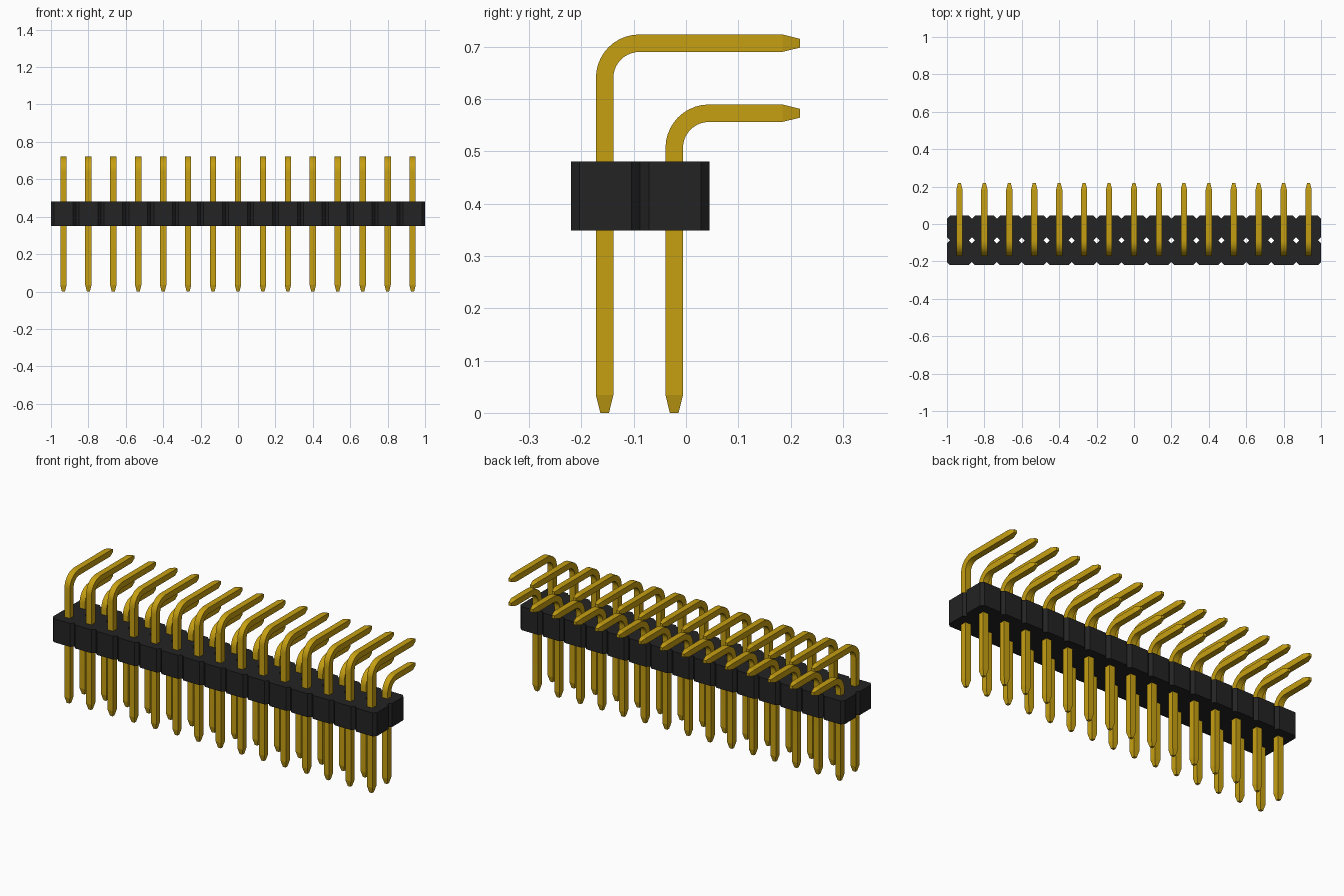
import bpy
import bmesh
from math import sin, cos, pi
from mathutils import Vector

COLUMNS = 15
PITCH = 2 / COLUMNS
FIRST_X = -1 + PITCH / 2

if "Cube" in bpy.data.objects:
    bpy.data.objects.remove(bpy.data.objects["Cube"])


def make_material(name, color):
    mat = bpy.data.materials.new(name)
    mat.use_nodes = True
    mat.diffuse_color = color
    mat.node_tree.nodes["Principled BSDF"].inputs["Base Color"].default_value = color
    return mat


def add_object(name, bm, mat):
    bmesh.ops.recalc_face_normals(bm, faces=bm.faces[:])
    mesh = bpy.data.meshes.new(name)
    bm.to_mesh(mesh)
    bm.free()
    mesh.materials.append(mat)
    obj = bpy.data.objects.new(name, mesh)
    bpy.context.collection.objects.link(obj)
    return obj


gold = make_material("gold", (0.57, 0.35, 0.006, 1))
black = make_material("black plastic", (0.017, 0.017, 0.017, 1))


# Housing: a grid of chamfered square cells, joined and extruded upward
def make_housing(bottom=0.349, top=0.48, front=-0.22, depth=0.1325, chamfer=0.0165):
    bm = bmesh.new()
    hx, hy = PITCH / 2, depth / 2
    corner = [(hx, hy - chamfer), (hx - chamfer, hy)]
    outline = (corner + [(-x, y) for x, y in reversed(corner)]
               + [(-x, -y) for x, y in corner] + [(x, -y) for x, y in reversed(corner)])
    for col in range(COLUMNS):
        for row in range(2):
            cx, cy = FIRST_X + col * PITCH, front + hy + row * depth
            bm.faces.new([bm.verts.new((cx + x, cy + y, bottom)) for x, y in outline])
    bmesh.ops.remove_doubles(bm, verts=bm.verts[:], dist=0.0005)
    cap = bmesh.ops.extrude_face_region(bm, geom=bm.faces[:], use_keep_orig=True)
    lifted = [v for v in cap["geom"] if isinstance(v, bmesh.types.BMVert)]
    bmesh.ops.translate(bm, verts=lifted, vec=(0, 0, top - bottom))
    return add_object("housing", bm, black)


# Pins: square wire swept up, round a bend and backward, with tapered tips
def make_pins(name, y, height, end=0.218, half=0.0167, tip=0.0083, taper=0.034,
              radius=0.0663, steps=10):
    path = [(y, 0, 0, tip), (y, taper, 0, half)]
    for i in range(steps + 1):
        a = i / steps * pi / 2
        path.append((y + radius * (1 - cos(a)), height - radius * (1 - sin(a)), a, half))
    path += [(end - taper, height, pi / 2, half), (end, height, pi / 2, tip)]

    bm = bmesh.new()
    rings = []
    for py, pz, a, h in path:
        across = Vector((0, -cos(a), sin(a))) * h
        side = Vector((h, 0, 0))
        centre = Vector((FIRST_X, py, pz))
        rings.append([bm.verts.new(centre + side * s + across * t)
                      for s, t in ((-1, -1), (1, -1), (1, 1), (-1, 1))])
    for low, high in zip(rings, rings[1:]):
        for i in range(4):
            j = (i + 1) % 4
            bm.faces.new((low[i], low[j], high[j], high[i]))
    bm.faces.new(rings[0])
    bm.faces.new(rings[-1])

    obj = add_object(name, bm, gold)
    bpy.ops.object.select_all(action='DESELECT')
    obj.select_set(True)
    bpy.context.view_layer.objects.active = obj
    bpy.ops.object.shade_smooth_by_angle(angle=0.21)
    row = obj.modifiers.new("row", 'ARRAY')
    row.count = COLUMNS
    row.use_relative_offset = False
    row.use_constant_offset = True
    row.constant_offset_displace = (PITCH, 0, 0)
    return obj


make_housing()
make_pins("front_pins", -0.1555, 0.7065)
make_pins("back_pins", -0.0225, 0.5727)
